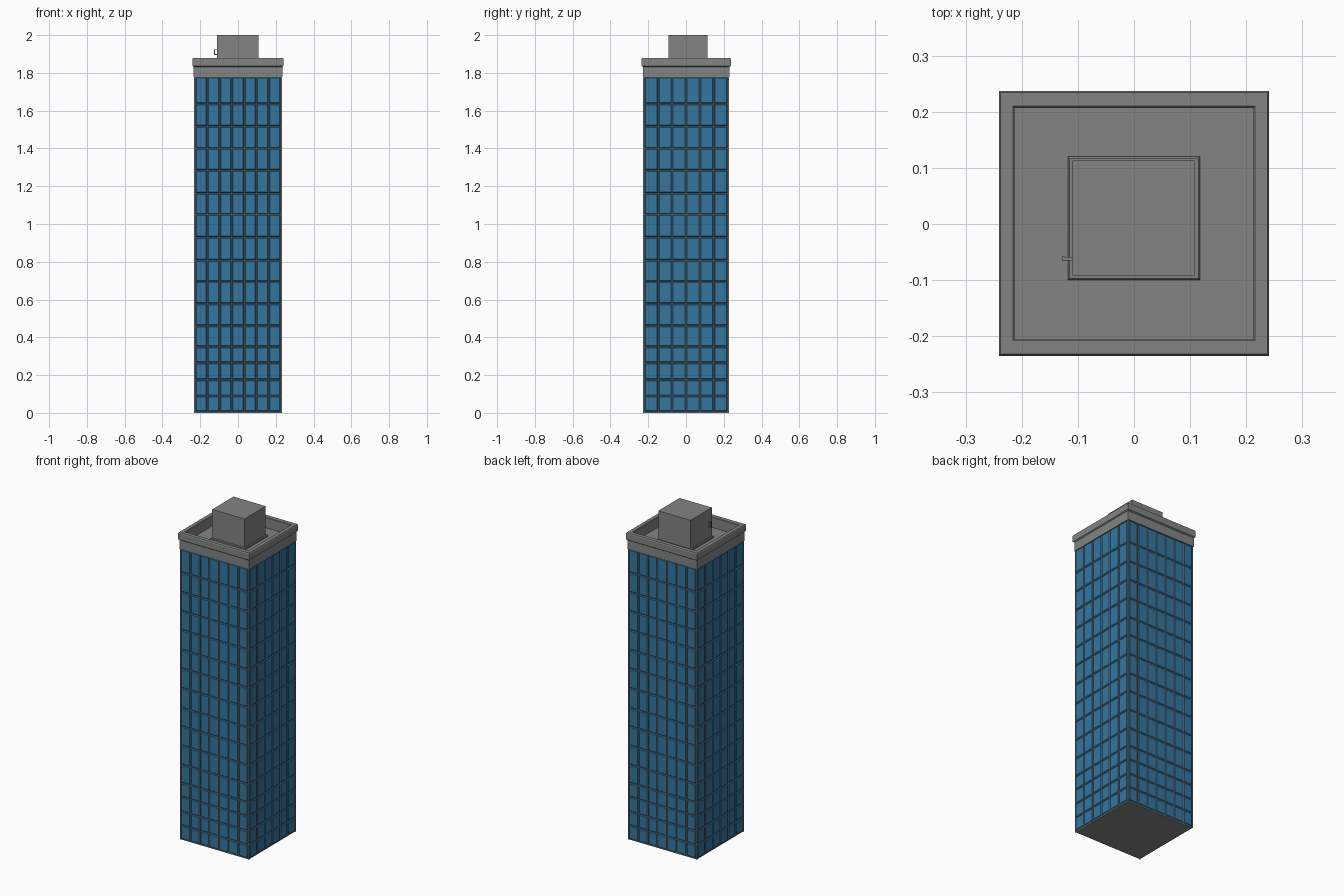
import bpy, bmesh
from mathutils import Vector

if "Cube" in bpy.data.objects:
    bpy.data.objects.remove(bpy.data.objects["Cube"])


def material(name, rgb):
    m = bpy.data.materials.new(name)
    m.diffuse_color = (*rgb, 1)
    m.use_nodes = True
    m.node_tree.nodes["Principled BSDF"].inputs["Base Color"].default_value = m.diffuse_color
    return m


GREY = material("concrete_grey", (0.225, 0.235, 0.235))
BLUE = material("window_blue", (0.037, 0.18, 0.34))


def finish(name, bm, mat):
    bmesh.ops.recalc_face_normals(bm, faces=bm.faces)
    me = bpy.data.meshes.new(name)
    bm.to_mesh(me)
    bm.free()
    me.materials.append(mat)
    ob = bpy.data.objects.new(name, me)
    bpy.context.collection.objects.link(ob)
    return ob


def loft(name, rings, mat, cx=0, cy=0):
    """Stack of rectangles (half x, half y, z), capped at both ends."""
    bm = bmesh.new()
    loops = [[bm.verts.new((cx + sx * hx, cy + sy * hy, z))
              for sx, sy in ((-1, -1), (1, -1), (1, 1), (-1, 1))]
             for hx, hy, z in rings]
    for a, b in zip(loops, loops[1:]):
        for i in range(4):
            j = (i + 1) % 4
            bm.faces.new((a[i], a[j], b[j], b[i]))
    bm.faces.new(loops[0])
    bm.faces.new(loops[-1])
    return finish(name, bm, mat)


def box(name, x0, x1, y0, y1, z0, z1, mat):
    return loft(name, [((x1 - x0) / 2, (y1 - y0) / 2, z) for z in (z0, z1)],
                mat, (x0 + x1) / 2, (y0 + y1) / 2)


# Tower core, visible as thin frames between the panes
HX, HY, TOP = 0.229, 0.223, 1.78
loft("tower_core", [(HX, HY, 0), (HX, HY, TOP)], GREY)

# Floor lines: three short floors at the base, taller floors above
FLOORS = [0.006, 0.09, 0.175, 0.265, 0.35, 0.462, 0.578, 0.695, 0.808, 0.93,
          1.05, 1.163, 1.284, 1.40, 1.517, 1.637, 1.778]


def facade(name, normal, half_width, dist, columns):
    """Grid of raised panes with chamfered rims on one side of the tower."""
    n = Vector(normal)
    u = Vector((0, 0, 1)).cross(n)
    bm = bmesh.new()
    w = 2 * half_width / columns
    for c in range(columns):
        a0 = -half_width + c * w
        for z0, z1 in zip(FLOORS, FLOORS[1:]):
            loops = []
            for inset, out in ((0.0015, -0.001), (0.0025, 0.002), (0.006, 0.005)):
                loops.append([bm.verts.new(u * a + n * (dist + out) + Vector((0, 0, z)))
                              for a, z in ((a0 + inset, z0 + inset),
                                           (a0 + w - inset, z0 + inset),
                                           (a0 + w - inset, z1 - inset),
                                           (a0 + inset, z1 - inset))])
            for p, q in zip(loops, loops[1:]):
                for i in range(4):
                    j = (i + 1) % 4
                    bm.faces.new((p[i], p[j], q[j], q[i]))
            bm.faces.new(loops[-1])
            bm.faces.new(loops[0][::-1])
    finish(name, bm, BLUE)


facade("front_windows", (0, -1, 0), HX - 0.002, HY, 7)
facade("back_windows", (0, 1, 0), HX - 0.002, HY, 7)
facade("right_windows", (1, 0, 0), HY - 0.002, HX, 6)
facade("left_windows", (-1, 0, 0), HY - 0.002, HX, 6)

# Slim corner posts
for sx in (-1, 1):
    for sy in (-1, 1):
        x, y = sx * (HX + 0.001), sy * (HY + 0.001)
        box("corner_post", x - 0.003, x + 0.003, y - 0.003, y + 0.003, 0, TOP, GREY)

# Cornice band, wider coping, inner parapet wall and sunken roof deck
loft("cornice_and_roof", [
    (0.235, 0.229, 1.777), (0.235, 0.229, 1.832), (0.241, 0.236, 1.837),
    (0.241, 0.236, 1.874), (0.238, 0.233, 1.879), (0.216, 0.209, 1.879),
    (0.213, 0.206, 1.876), (0.213, 0.206, 1.815)], GREY, 0, 0.001)

# Rooftop plant room with a low curb
loft("plant_room_curb", [(0.118, 0.11, 1.81), (0.118, 0.11, 1.823),
                         (0.115, 0.107, 1.826)], GREY, 0, 0.01)
box("plant_room", -0.11, 0.108, -0.092, 0.113, 1.81, 2.0, GREY)

# Small bracket handle on the left wall of the plant room
box("handle_bar", -0.128, -0.123, -0.066, -0.058, 1.895, 1.925, GREY)
for z in (1.895, 1.920):
    box("handle_arm", -0.125, -0.108, -0.065, -0.059, z, z + 0.005, GREY)
